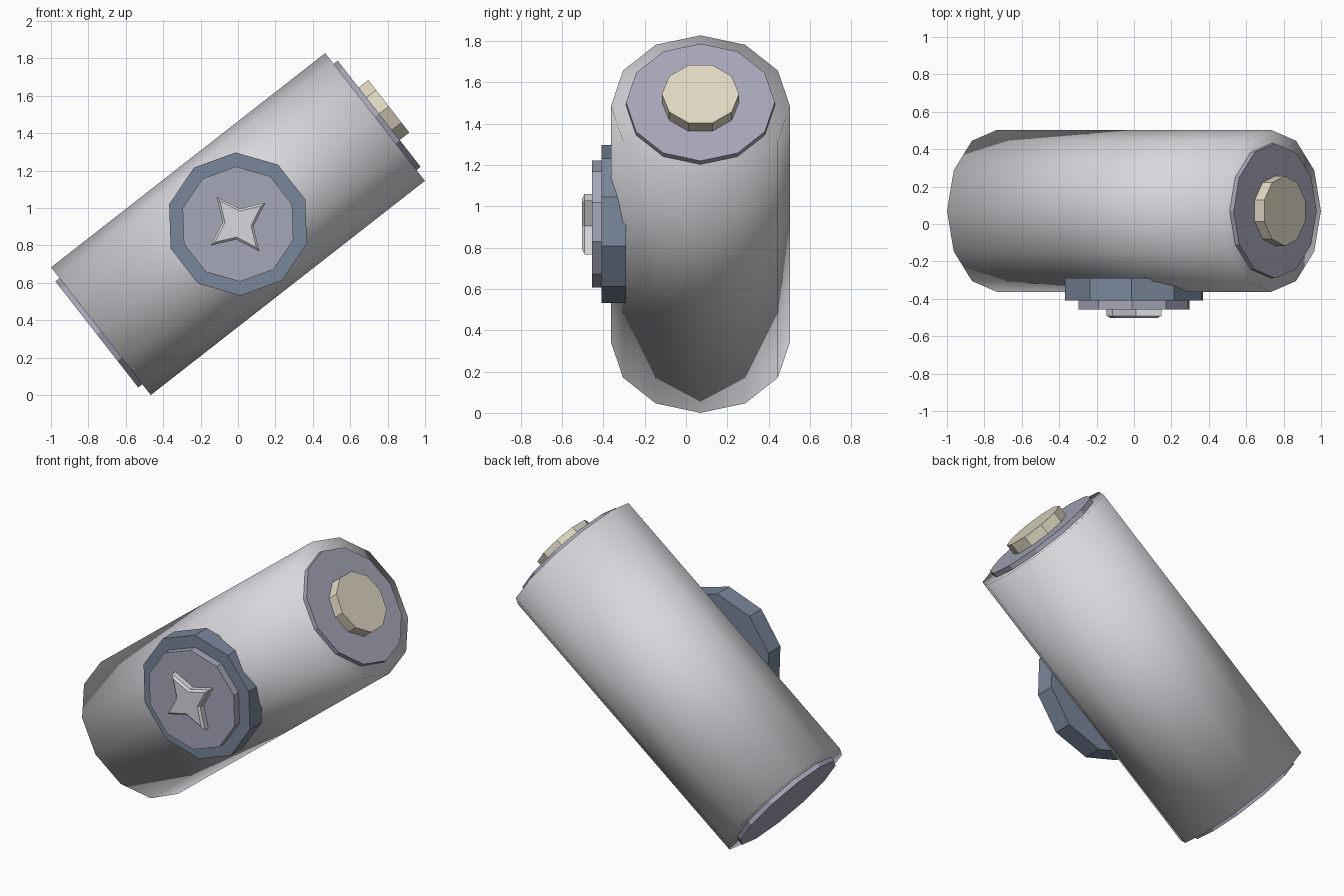
import bpy, bmesh
from math import cos, sin, pi, radians
from mathutils import Matrix, Vector

cube = bpy.data.objects.get("Cube")
if cube:
    bpy.data.objects.remove(cube, do_unlink=True)


def material(name, rgb):
    # colour given in 0-255 display values, stored as linear
    lin = [((c / 255 + 0.055) / 1.055) ** 2.4 for c in rgb] + [1]
    mat = bpy.data.materials.new(name)
    mat.use_nodes = True
    mat.diffuse_color = lin
    mat.node_tree.nodes["Principled BSDF"].inputs["Base Color"].default_value = lin
    return mat


light_grey = material("light grey", (216, 215, 220))
lilac_grey = material("lilac grey", (166, 167, 185))
slate_blue = material("slate blue", (121, 134, 154))
cream = material("cream", (224, 216, 194))

# the whole model is built along x, then tilted about its centre
TILT = Matrix.Translation((0, 0, 0.914)) @ Matrix.Rotation(-radians(38), 4, 'Y')
AXIS_Y = 0.07


def ring(radii, count, start=0):
    """Points round a circle; radii repeat in turn."""
    return [(radii[i % len(radii)] * cos(start + 2 * pi * i / count),
             radii[i % len(radii)] * sin(start + 2 * pi * i / count))
            for i in range(count)]


def along_body(a, b, d):
    return Vector((d, a + AXIS_Y, b))


def towards_front(a, b, d):
    return Vector((a, -d, b))


def prism(name, outline, near, far, place, mat, bevel=0, smooth=False):
    """Extrude an outline from near to far, with an optional chamfer on the far face."""
    bm = bmesh.new()
    low = [bm.verts.new(place(a, b, near)) for a, b in outline]
    high = [bm.verts.new(place(a, b, far)) for a, b in outline]
    bm.faces.new(low)
    cap = bm.faces.new(high)
    for i in range(len(outline)):
        bm.faces.new((low[i - 1], low[i], high[i], high[i - 1]))
    bmesh.ops.recalc_face_normals(bm, faces=bm.faces)
    if bevel:
        bmesh.ops.bevel(bm, geom=list(cap.edges), offset=bevel, segments=1,
                        affect='EDGES')
    for f in bm.faces:
        f.smooth = smooth
    bm.transform(TILT)
    mesh = bpy.data.meshes.new(name)
    bm.to_mesh(mesh)
    bm.free()
    mesh.materials.append(mat)
    obj = bpy.data.objects.new(name, mesh)
    bpy.context.collection.objects.link(obj)
    return obj


# main cylinder, smooth all over
prism("body", ring([0.433], 12), -0.93, 0.93, along_body, light_grey, smooth=True)

# thin end discs and the terminal
for name, side in (("upper_end_disc", 1), ("lower_end_disc", -1)):
    prism(name, ring([0.36], 12), side * 0.90, side * 0.958, along_body, lilac_grey)
prism("terminal", ring([0.187], 10), 0.94, 1.023, along_body, cream)

# round badge on the front with a four-pointed star
prism("badge_base", ring([0.383], 10, pi / 2), 0.29, 0.408, towards_front, slate_blue)
prism("badge_plate", ring([0.308], 10, pi / 2), 0.40, 0.456, towards_front, lilac_grey)
prism("badge_star", ring([0.186, 0.083], 8), 0.45, 0.503, towards_front, light_grey,
      bevel=0.012)
